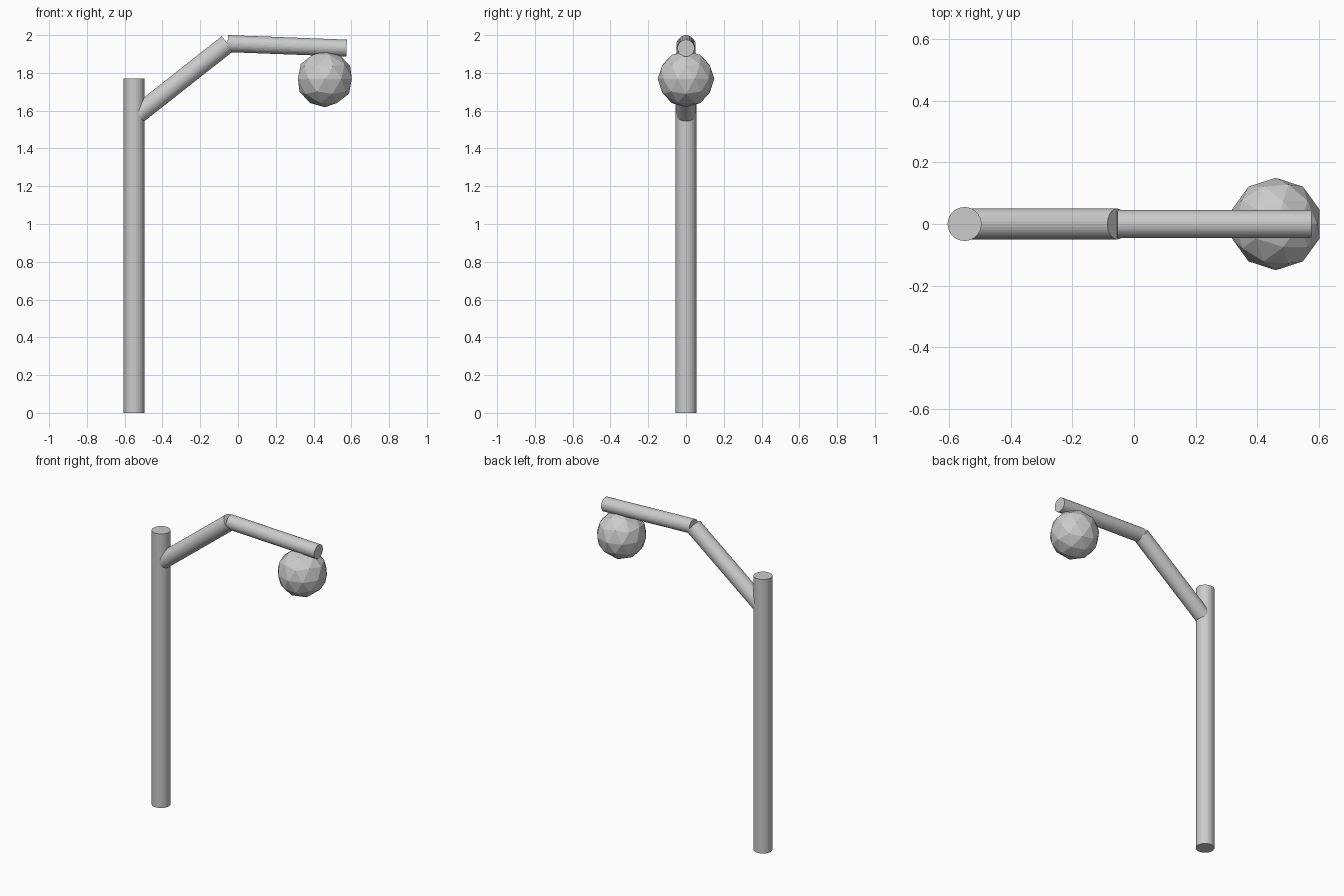
import bpy
from mathutils import Vector

if "Cube" in bpy.data.objects:
    bpy.data.objects.remove(bpy.data.objects["Cube"])


def tube(name, start, end, radius, sides=32):
    """Flat-faced closed cylinder between two points."""
    a, b = Vector(start), Vector(end)
    axis = b - a
    bpy.ops.mesh.primitive_cylinder_add(
        vertices=sides, radius=radius, depth=axis.length,
        location=(a + b) / 2,
        rotation=axis.to_track_quat('Z', 'Y').to_euler())
    bpy.context.object.name = name


# Upright post
tube("post", (-0.55, 0, 0), (-0.55, 0, 1.77), 0.055)

# Two-piece bent arm
joint = (-0.055, 0, 1.955)
tube("lower_arm", (-0.531, 0, 1.58), joint, 0.05)
tube("upper_arm", joint, (0.575, 0, 1.931), 0.045)

# Faceted lamp globe hanging under the arm
bpy.ops.mesh.primitive_ico_sphere_add(subdivisions=2, radius=0.15,
                                      location=(0.46, 0, 1.768))
bpy.context.object.name = "lamp_globe"
